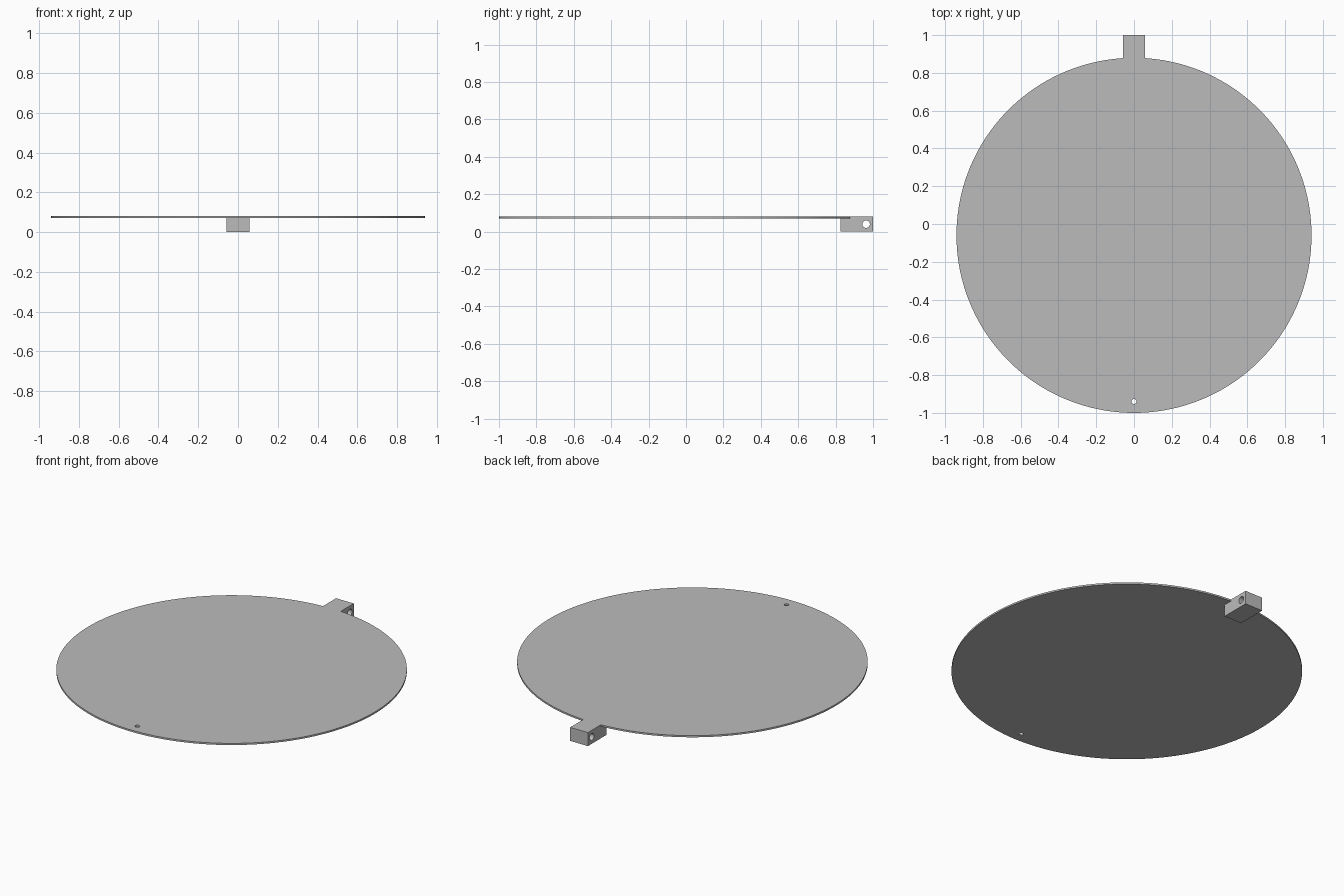
import bpy
from math import pi

cube = bpy.data.objects.get("Cube")
if cube:
    bpy.data.objects.remove(cube, do_unlink=True)

grey = bpy.data.materials.new("plain_grey")
grey.use_nodes = True
COLOUR = (0.5, 0.5, 0.5, 1)
grey.diffuse_color = COLOUR
grey.node_tree.nodes["Principled BSDF"].inputs["Base Color"].default_value = COLOUR

TOP = 0.08
THICK = 0.01
CENTRE_Y = -0.06


def finish(name):
    obj = bpy.context.object
    obj.name = name
    obj.data.materials.append(grey)
    return obj


def cylinder(name, radius, depth, location, sides, rotation=(0, 0, 0)):
    bpy.ops.mesh.primitive_cylinder_add(vertices=sides, radius=radius, depth=depth,
                                        location=location, rotation=rotation)
    return finish(name)


def combine(target, tool, operation):
    mod = target.modifiers.new(tool.name, "BOOLEAN")
    mod.operation = operation
    mod.solver = "EXACT"
    mod.object = tool
    bpy.context.view_layer.objects.active = target
    bpy.ops.object.modifier_apply(modifier=mod.name)
    bpy.data.objects.remove(tool, do_unlink=True)


# Thin round flap
flap = cylinder("round_flap", 0.94, THICK, (0, CENTRE_Y, TOP - THICK / 2), 160)

# Hinge block, flush with the top of the flap
bpy.ops.mesh.primitive_cube_add(size=1, location=(0, 0.9125, TOP / 2))
block = finish("hinge_block")
block.scale = (0.116, 0.175, TOP)
combine(flap, block, "UNION")

# Hinge pin hole through the block, and small hole at the front rim
pin = cylinder("pin_cutter", 0.02, 0.3, (0, 0.963, 0.04), 32, (0, pi / 2, 0))
combine(flap, pin, "DIFFERENCE")
rim = cylinder("rim_cutter", 0.013, 0.1, (0, -0.94, TOP), 32)
combine(flap, rim, "DIFFERENCE")

# Smooth round walls, sharp edges elsewhere
bpy.ops.object.select_all(action="DESELECT")
flap.select_set(True)
bpy.context.view_layer.objects.active = flap
bpy.ops.object.shade_smooth_by_angle(angle=pi / 6)
